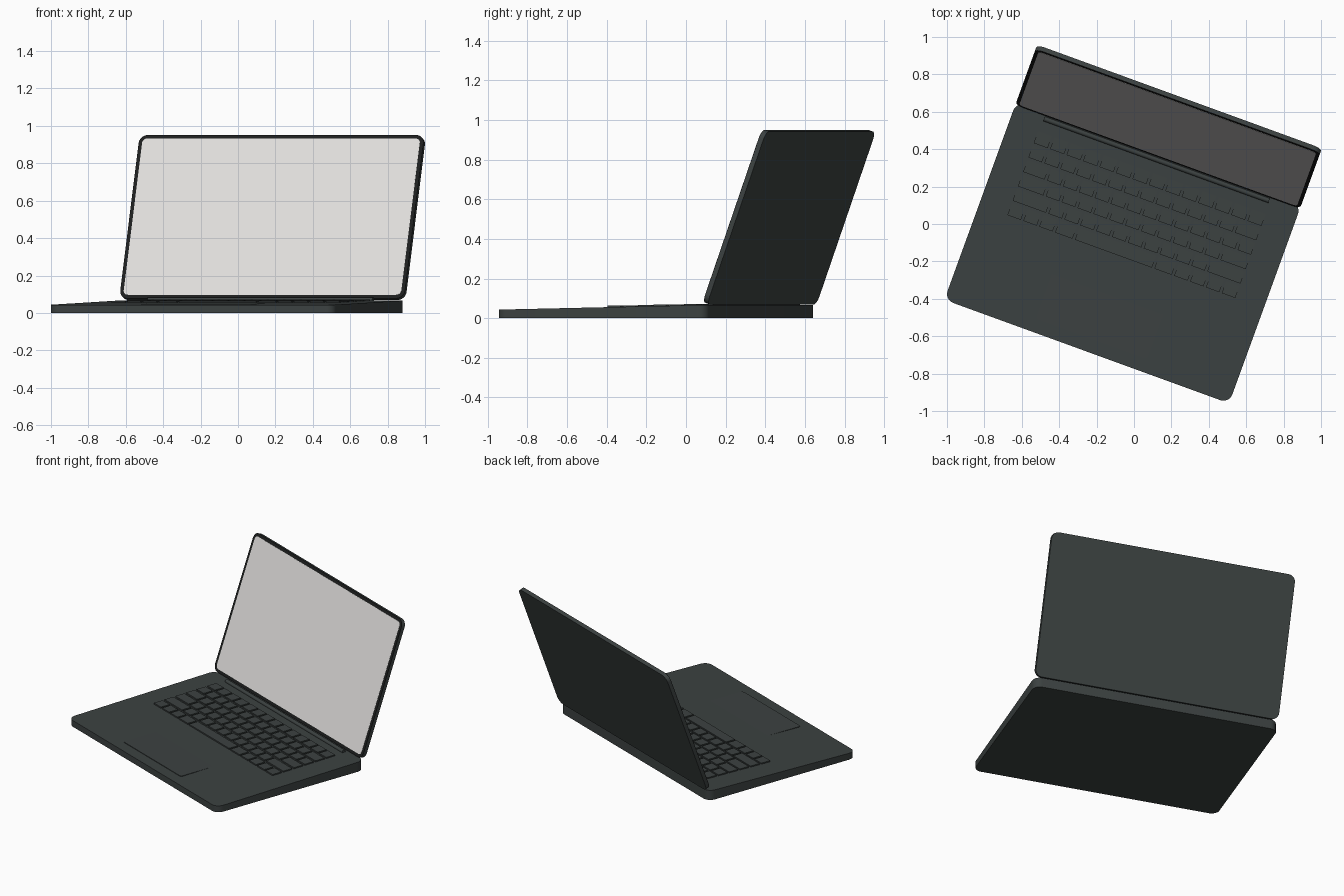
import bpy, bmesh
from math import radians, sin, cos, pi
from mathutils import Matrix, Vector

if "Cube" in bpy.data.objects:
    bpy.data.objects.remove(bpy.data.objects["Cube"])


def material(name, r, g, b):
    m = bpy.data.materials.new(name)
    m.use_nodes = True
    m.diffuse_color = (r, g, b, 1)
    bsdf = m.node_tree.nodes["Principled BSDF"]
    bsdf.inputs["Base Color"].default_value = (r, g, b, 1)
    bsdf.inputs["Roughness"].default_value = 0.6
    return m


BODY = material("slate_grey", 0.045, 0.054, 0.053)
BLACK = material("bezel_black", 0.012, 0.013, 0.013)
SCREEN = material("screen_light_grey", 0.75, 0.735, 0.72)

# Overall placement: the whole laptop is turned about the vertical axis
W, D = 1.62, 1.127
PLACE = Matrix.Translation((-0.06, -0.1525, 0)) @ Matrix.Rotation(radians(-20), 4, "Z")
# Lid frame: x across, y up the panel, z out of the display
LID = PLACE @ Matrix.Translation((0, 0.545, 0.078)) @ Matrix.Rotation(radians(70), 4, "X")
LID_H = 0.929


def deck_z(y):
    """Height of the sloping keyboard deck."""
    return 0.043 + 0.024 * (y / D + 0.5)


def finish(name, bm, mat, matrix):
    bmesh.ops.recalc_face_normals(bm, faces=bm.faces)
    bm.transform(matrix)
    mesh = bpy.data.meshes.new(name)
    bm.to_mesh(mesh)
    bm.free()
    mesh.materials.append(mat)
    ob = bpy.data.objects.new(name, mesh)
    bpy.context.collection.objects.link(ob)
    bpy.context.view_layer.objects.active = ob
    bpy.ops.object.select_all(action="DESELECT")
    ob.select_set(True)
    bpy.ops.object.shade_smooth_by_angle(angle=radians(30))
    return ob


def rounded_slab(w, d, z0, z1, r, cy=0, steps=6):
    """Rounded rectangle in x and y, extruded from z0 to z1."""
    bm = bmesh.new()
    ring = []
    for q, (sx, sy) in enumerate([(1, 1), (-1, 1), (-1, -1), (1, -1)]):
        for i in range(steps + 1):
            a = pi / 2 * (q + i / steps)
            ring.append(bm.verts.new((sx * (w / 2 - r) + r * cos(a),
                                      cy + sy * (d / 2 - r) + r * sin(a), z0)))
    face = bm.faces.new(ring)
    top = bmesh.ops.extrude_face_region(bm, geom=[face])["geom"]
    for v in top:
        if isinstance(v, bmesh.types.BMVert):
            v.co.z = z1
    return bm


def drape(bm, level):
    """Move the vertices above a level onto the sloping deck."""
    for v in bm.verts:
        if v.co.z > level:
            v.co.z += deck_z(v.co.y)


# Base: flat underside, wedge-shaped top
bm = rounded_slab(W, D, -1, 0, 0.05)
drape(bm, -0.5)
for v in bm.verts:
    v.co.z = max(v.co.z, 0)
finish("base", bm, BODY, PLACE)

# Trackpad: stands slightly proud at its front and sinks into the deck
bm = rounded_slab(0.63, 0.36, -0.004, 0.004, 0.015, cy=-0.31)
drape(bm, -1)
for v in bm.verts:
    v.co.z -= 0.016 * (v.co.y + 0.49)
finish("trackpad", bm, BODY, PLACE)

# Keyboard: rows of raised keys listed front to back as relative key widths
KEY_ROWS = [
    [1, 1, 1, 1.25, 5, 1.25, 1, 1, 1, 1],
    [2.25] + [1] * 10 + [2.25],
    [1.75] + [1] * 11 + [1.75],
    [1.5] + [1] * 12 + [1],
    [1] * 13 + [1.5],
    [1] * 14,
]
KB_W, KB_FRONT, PITCH, GAP = 1.31, -0.03, 0.082, 0.014
bm = bmesh.new()
for row, widths in enumerate(KEY_ROWS):
    y = KB_FRONT + PITCH * (row + 0.5)
    unit = KB_W / sum(widths)
    x = -KB_W / 2
    for width in widths:
        size = (width * unit - GAP, PITCH - GAP, 0.014)
        centre = (x + width * unit / 2, y, deck_z(y) + 0.001)
        bmesh.ops.create_cube(bm, size=1, matrix=Matrix.Translation(centre)
                              @ Matrix.Diagonal((*size, 1)))
        x += width * unit
finish("keyboard", bm, BODY, PLACE)

# Hinge barrel in front of the lid
bm = bmesh.new()
bmesh.ops.create_cone(bm, cap_ends=True, segments=16, radius1=0.013, radius2=0.013, depth=1.28,
                      matrix=Matrix.Translation((0, 0.528, 0.07)) @ Matrix.Rotation(pi / 2, 4, "Y"))
finish("hinge", bm, BODY, PLACE)

# Lid shell, black bezel plate and display panel
mid = LID_H / 2
finish("lid", rounded_slab(W, LID_H, -0.026, -0.003, 0.045, cy=mid), BODY, LID)
finish("bezel", rounded_slab(W, LID_H, -0.003, 0, 0.045, cy=mid), BLACK, LID)
finish("display", rounded_slab(W - 0.04, LID_H - 0.04, -0.001, 0.001, 0.025, cy=mid), SCREEN, LID)
